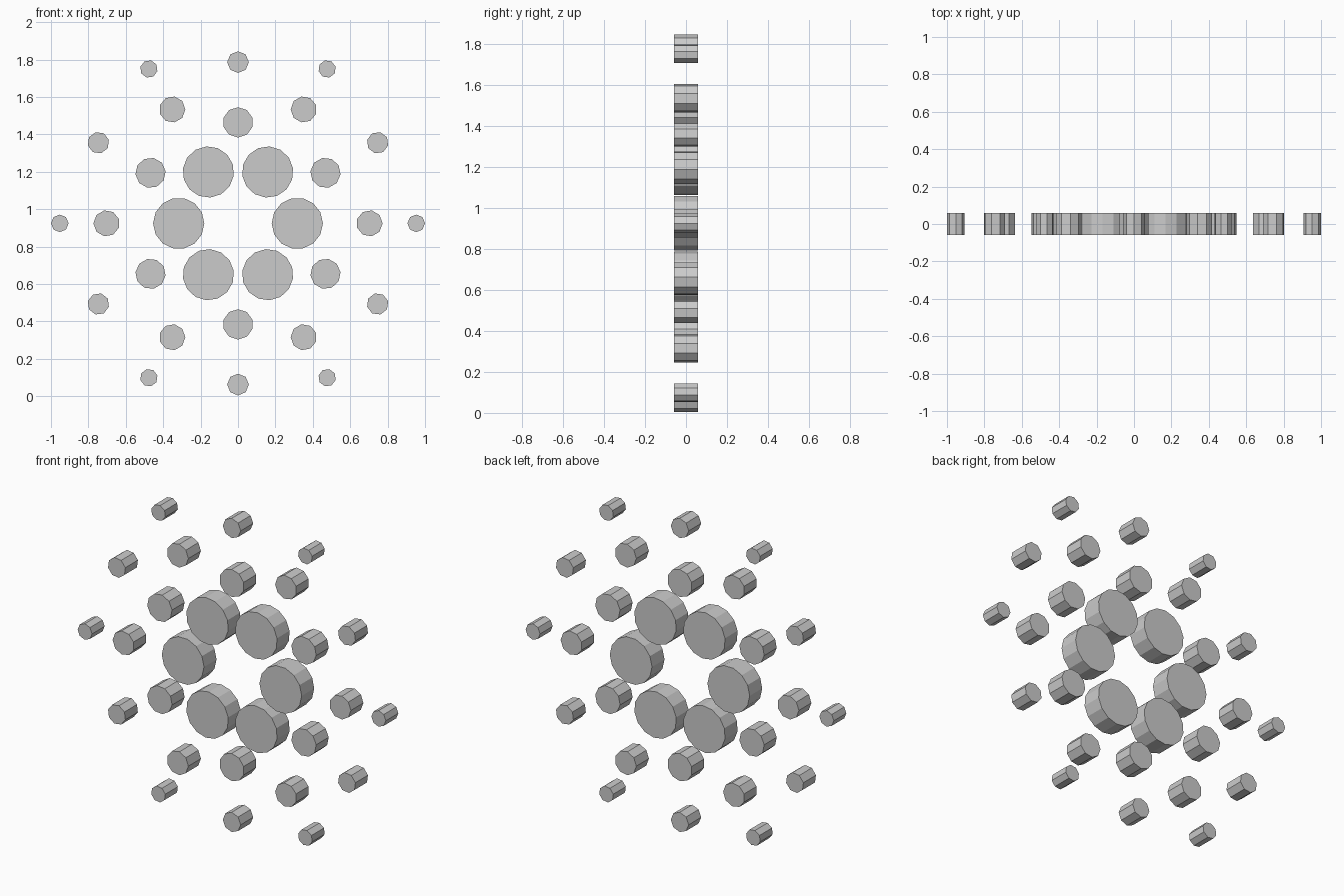
import bpy, math

if "Cube" in bpy.data.objects:
    bpy.data.objects.remove(bpy.data.objects["Cube"])

CENTRE_Z = 0.924
DEPTH = 0.116

# name, ring radius, start angle, disc radius, sides
RINGS = [
    ("inner_large_disc", 0.317, 0, 0.137, 14),
    ("second_ring_disc", 0.540, 30, 0.081, 10),
    ("third_ring_disc", 0.703, 0, 0.070, 9),
    ("fourth_ring_disc", 0.862, 30, 0.058, 8),
    ("outer_small_disc", 0.953, 0, 0.047, 8),
]


def disc(name, x, z, radius, sides, spin):
    # flat-sided disc with its axis running front to back
    bpy.ops.mesh.primitive_cylinder_add(
        vertices=sides, radius=radius, depth=DEPTH,
        location=(x, 0, z), rotation=(math.pi / 2, 0, 0))
    ob = bpy.context.object
    ob.name = name
    # first vertex points away from the centre of the pattern
    ob.rotation_euler = (math.pi / 2, math.pi / 2 - spin, 0)


# six discs in every ring, alternate rings staggered by 30 degrees
for name, ring, start, radius, sides in RINGS:
    for k in range(6):
        a = math.radians(start + 60 * k)
        disc(f"{name}_{k + 1}", ring * math.cos(a),
             CENTRE_Z + ring * math.sin(a), radius, sides, a)
